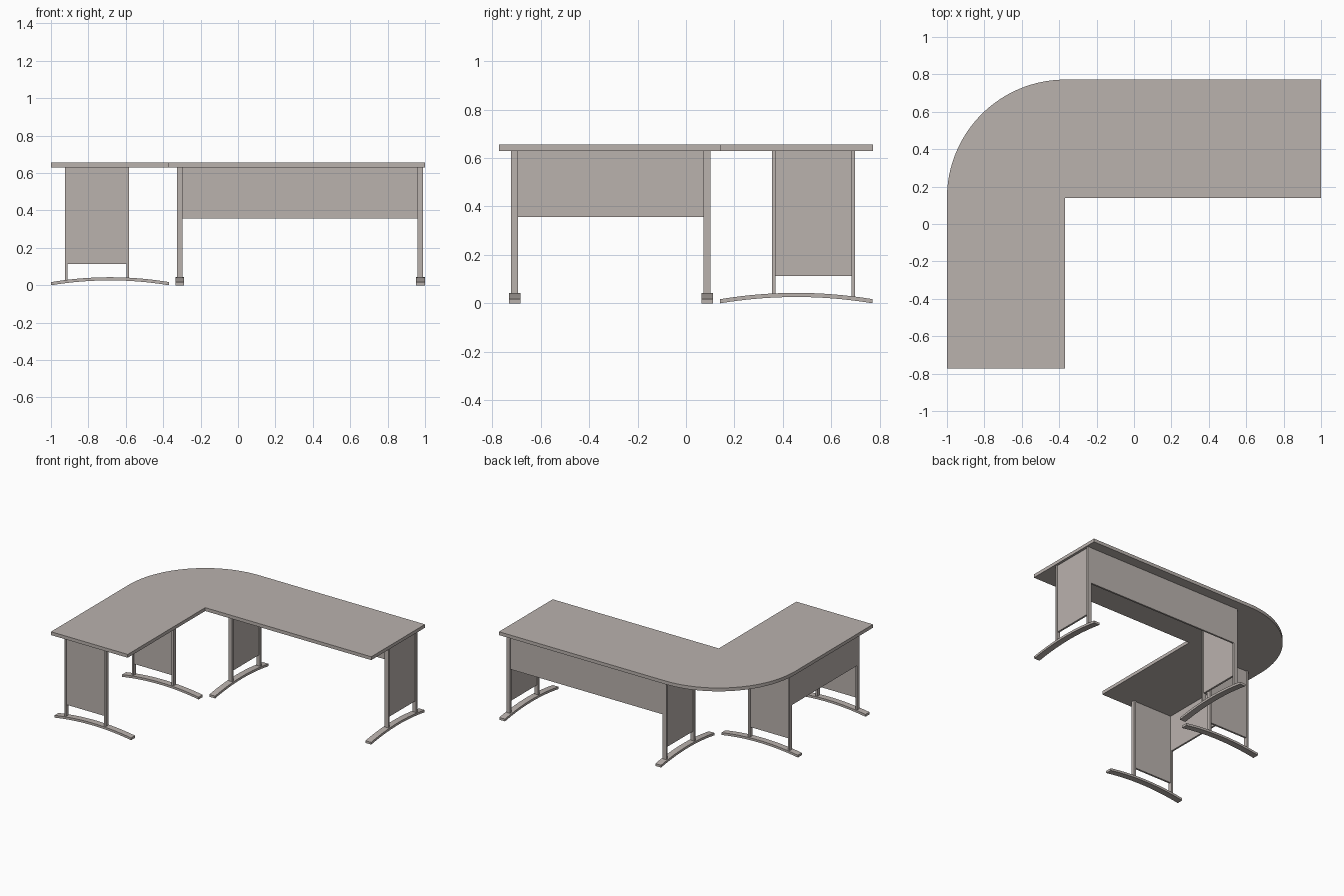
import bpy
import bmesh
import math

if "Cube" in bpy.data.objects:
    bpy.data.objects.remove(bpy.data.objects["Cube"])

grey = bpy.data.materials.new("warm_grey")
grey.diffuse_color = (0.49, 0.445, 0.42, 1.0)
grey.use_nodes = True
grey.node_tree.nodes["Principled BSDF"].inputs["Base Color"].default_value = grey.diffuse_color


def finish(name, bm):
    bmesh.ops.recalc_face_normals(bm, faces=bm.faces)
    mesh = bpy.data.meshes.new(name)
    bm.to_mesh(mesh)
    bm.free()
    mesh.materials.append(grey)
    ob = bpy.data.objects.new(name, mesh)
    bpy.context.collection.objects.link(ob)
    return ob


def prism(name, outline, offset):
    """Extrude a closed outline of 3D points along an offset."""
    bm = bmesh.new()
    face = bm.faces.new([bm.verts.new(p) for p in outline])
    ext = bmesh.ops.extrude_face_region(bm, geom=[face])
    verts = [g for g in ext["geom"] if isinstance(g, bmesh.types.BMVert)]
    bmesh.ops.translate(bm, verts=verts, vec=offset)
    return finish(name, bm)


def box(name, x0, x1, y0, y1, z0, z1):
    return prism(name, [(x0, y0, z0), (x1, y0, z0), (x1, y1, z0), (x0, y1, z0)],
                 (0, 0, z1 - z0))


TOP, UNDER = 0.655, 0.63
X_IN, Y_IN, DEPTH = -0.368, 0.14, 0.632

# L-shaped top with a rounded outer corner
outline = [(-1, -0.772), (X_IN, -0.772), (X_IN, Y_IN), (1, Y_IN), (1, 0.772)]
for i in range(33):
    a = math.pi / 2 * (1 + i / 32)
    outline.append((X_IN + DEPTH * math.cos(a), Y_IN + DEPTH * math.sin(a)))
desk_top = prism("desk_top", [(x, y, UNDER) for x, y in outline],
                 (0, 0, TOP - UNDER))


def place(ob, loc, angle):
    ob.location = (loc[0], loc[1], 0)
    ob.rotation_euler = (0, 0, angle)


def leg(name, loc, angle):
    """Leg frame: local x runs from the user side to the outer side."""
    # arched foot
    n, half = 16, 0.315
    us = [half * (2 * i / n - 1) for i in range(n + 1)]
    rise = [0.026 * (1 - (u / half) ** 2) for u in us]
    prof = [(u, -0.0235, r) for u, r in zip(us, rise)]
    prof += [(u, -0.0235, r + 0.017) for u, r in zip(us[::-1], rise[::-1])]
    place(prism(name + "_foot", prof, (0, 0.047, 0)), loc, angle)
    # posts and the thin panel between them
    place(box(name + "_inner_post", -0.101, -0.087, -0.015, 0.015, 0.032, UNDER), loc, angle)
    place(box(name + "_outer_post", 0.227, 0.241, -0.015, 0.015, 0.022, UNDER), loc, angle)
    place(box(name + "_panel", -0.087, 0.227, -0.007, 0.007, 0.113, UNDER), loc, angle)


# Legs of the long wing and of the side wing
for name, x in (("long_wing_end_leg", 0.975), ("long_wing_corner_leg", -0.311)):
    leg(name, (x, 0.456), math.pi / 2)
for name, y in (("side_wing_end_leg", -0.708), ("side_wing_corner_leg", 0.087)):
    leg(name, (-0.684, y), math.pi)

# Modesty panels between the outer posts
box("long_wing_modesty_panel", -0.297, 0.961, 0.683, 0.696, 0.357, UNDER)
box("side_wing_modesty_panel", -0.924, -0.911, -0.694, 0.073, 0.357, UNDER)
